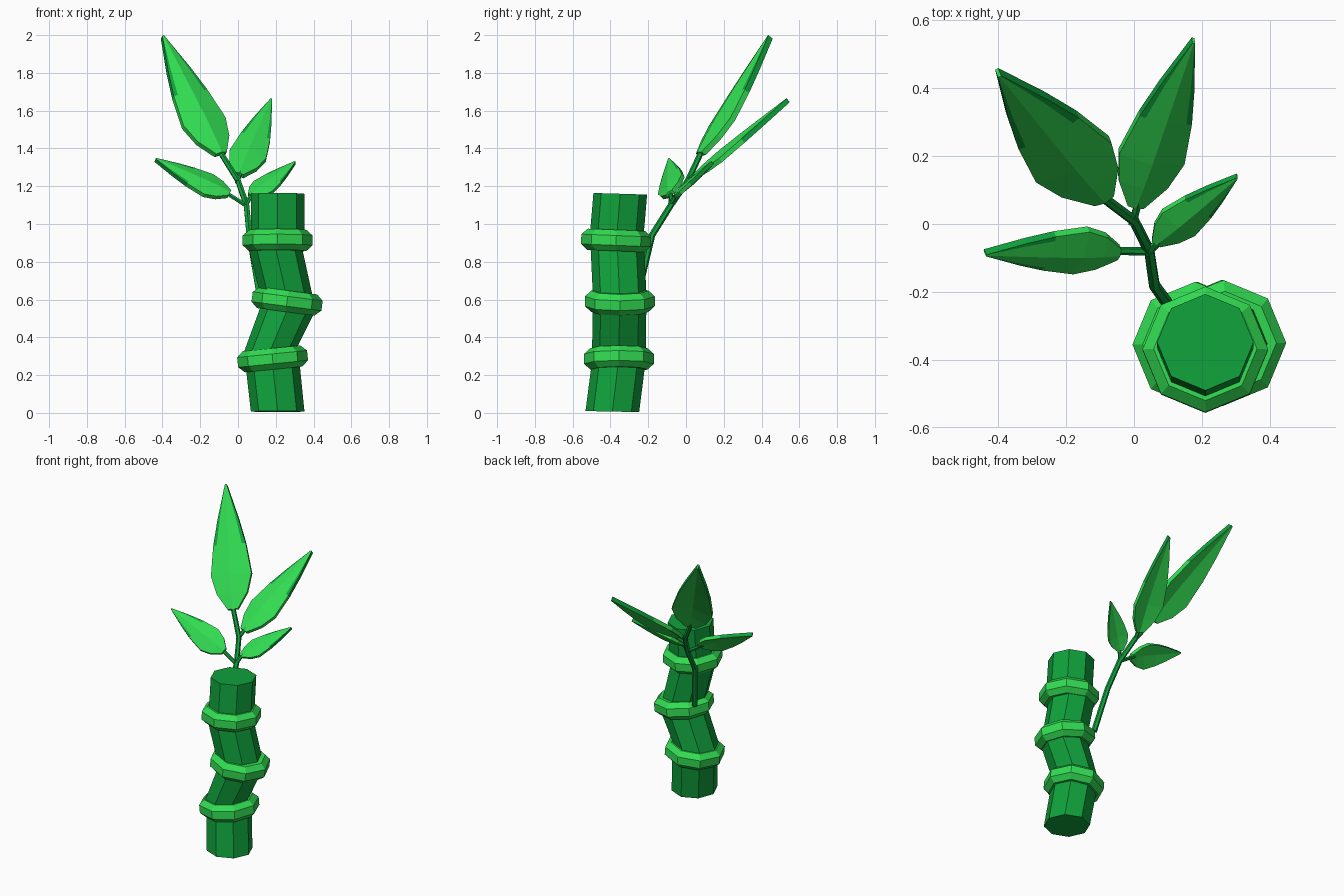
import bpy, bmesh, math
from mathutils import Vector as V

if "Cube" in bpy.data.objects:
    bpy.data.objects.remove(bpy.data.objects["Cube"])


def material(name, rgb):
    m = bpy.data.materials.new(name)
    m.diffuse_color = (*rgb, 1)
    m.use_nodes = True
    m.node_tree.nodes["Principled BSDF"].inputs["Base Color"].default_value = m.diffuse_color
    return m


MID = material("mid_green", (0.005, 0.36, 0.045))
BRIGHT = material("bright_green", (0.032, 0.72, 0.085))


def loft(name, loops, mats, rule=None):
    """Skin equal-sized loops; rule(row, column) picks the material slot."""
    bm = bmesh.new()
    rows = [[bm.verts.new(p) for p in loop] for loop in loops]
    n = len(rows[0])
    for r in range(len(rows) - 1):
        for c in range(n):
            d = (c + 1) % n
            f = bm.faces.new((rows[r][c], rows[r][d], rows[r + 1][d], rows[r + 1][c]))
            f.material_index = rule(r, c) if rule else 0
    bm.faces.new(rows[0][::-1])
    bm.faces.new(rows[-1])
    bmesh.ops.recalc_face_normals(bm, faces=bm.faces)
    me = bpy.data.meshes.new(name)
    bm.to_mesh(me)
    bm.free()
    for m in mats:
        me.materials.append(m)
    ob = bpy.data.objects.new(name, me)
    bpy.context.collection.objects.link(ob)
    return ob


def octagon(center, radius, tilt_x=0.0, tilt_y=0.0):
    """Eight points round a centre; tilts are the rise in z per unit x and y."""
    pts = []
    for k in range(8):
        a = k * math.pi / 4
        x, y = radius * math.cos(a), radius * math.sin(a)
        pts.append(V(center) + V((x, y, x * tilt_x + y * tilt_y)))
    return pts


# Crooked stalk
stalk = [(0.21, -0.39, 0.007, 0, -0.02), (0.185, -0.36, 0.24, 0.1, 0),
         (0.175, -0.355, 0.34, 0.1, 0), (0.263, -0.352, 0.55, -0.12, 0),
         (0.252, -0.352, 0.64, -0.12, 0), (0.198, -0.363, 0.87, 0, -0.04),
         (0.21, -0.365, 0.96, 0, -0.04), (0.21, -0.348, 1.16, 0, -0.03)]
loft("stalk", [octagon(p[:3], 0.142, p[3], p[4]) for p in stalk], [MID])

# Raised joint rings
joints = [(0.183, -0.355, 0.287, 0.1, 0), (0.26, -0.35, 0.592, -0.13, 0),
          (0.21, -0.37, 0.914, 0, -0.04)]
for i, (x, y, z, tx, ty) in enumerate(joints):
    profile = [(0.152, -0.057), (0.185, -0.027), (0.185, 0.025), (0.152, 0.055)]
    loft(f"joint_ring_{i + 1}",
         [octagon((x - h * tx, y - h * ty, z + h), r, tx, ty) for r, h in profile], [BRIGHT])


def twig(name, pts, r0, r1):
    pts = [V(p) for p in pts]
    loops = []
    for i, p in enumerate(pts):
        d = (pts[min(i + 1, len(pts) - 1)] - pts[max(i - 1, 0)]).normalized()
        u = d.cross(V((1, 0, 0))).normalized()
        w = d.cross(u)
        r = r0 + (r1 - r0) * i / (len(pts) - 1)
        loops.append([p + r * (math.cos(a) * u + math.sin(a) * w)
                      for a in (k * math.pi / 3 for k in range(6))])
    loft(name, loops, [MID])


# Branch and its side twigs
twig("branch", [(0.11, -0.25, 0.65), (0.06, -0.18, 0.94), (0.045, -0.08, 1.10),
                (0.0, 0.01, 1.23), (-0.10, 0.085, 1.39)], 0.018, 0.015)
twig("right_back_twig", [(-0.005, 0.0, 1.22), (0.015, 0.07, 1.28)], 0.013, 0.011)
twig("left_twig", [(0.04, -0.08, 1.10), (-0.07, -0.08, 1.17)], 0.013, 0.011)
twig("right_twig", [(0.04, -0.085, 1.10), (0.075, -0.05, 1.16)], 0.013, 0.011)

# Leaf outline: distance along the leaf, share of the full half width
OUTLINE = [(0, 0.25), (0.13, 0.75), (0.28, 1.0), (0.52, 0.8), (0.72, 0.52), (1, 0.04)]


def leaf(name, base, tip, side, half, thick):
    base, tip, side = V(base), V(tip), V(side)
    axis = (tip - base).normalized()
    side = (side - axis * side.dot(axis)).normalized()
    normal = side.cross(axis)
    loops = []
    for t, w in OUTLINE:
        c = base.lerp(tip, t)
        across = (-1, -0.78, 0, 0.78, 1)
        top = [c + side * (u * w * half) + normal * (thick / 2 + 0.25 * half * w * (0.5 - abs(u)))
               for u in across]
        loops.append(top + [p - normal * thick for p in top[::-1]])
    # Darker rim on the outer half of the leaf
    loft(name, loops, [BRIGHT, MID], lambda r, c: int(r >= 3 and c in (0, 3, 4, 9)))


# Four leaves
leaf("top_leaf", (-0.09, 0.075, 1.37), (-0.40, 0.445, 1.99), (0.88, 0.45, 0.17), 0.127, 0.03)
leaf("right_back_leaf", (0.005, 0.055, 1.26), (0.175, 0.54, 1.655), (0.94, -0.15, -0.22), 0.1, 0.026)
leaf("left_leaf", (-0.045, -0.085, 1.16), (-0.438, -0.085, 1.34), (0.29, 0.72, 0.6), 0.085, 0.024)
leaf("right_leaf", (0.065, -0.055, 1.15), (0.303, 0.14, 1.325), (0.73, -0.53, -0.44), 0.065, 0.02)
